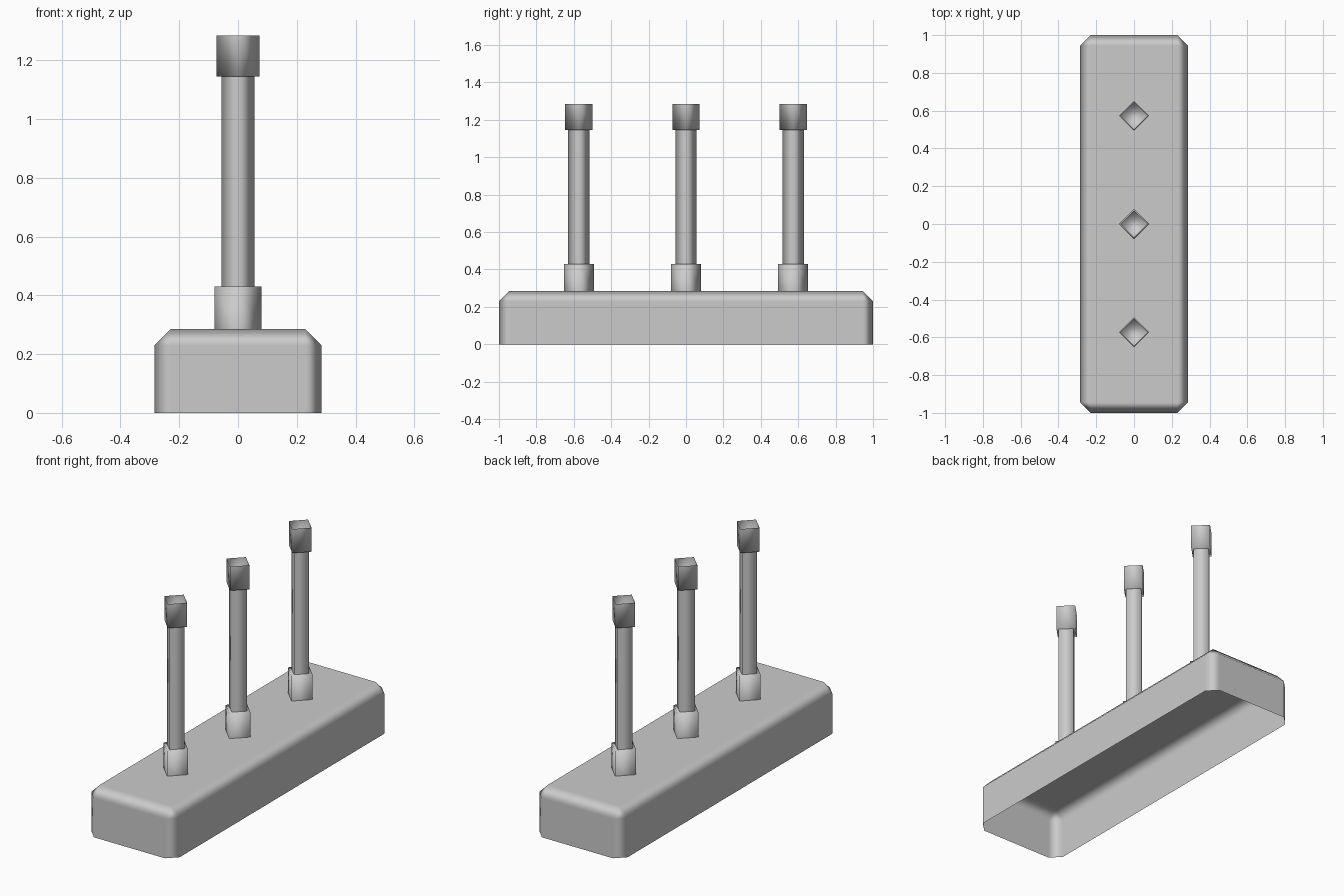
import bpy
import bmesh
from math import pi
from mathutils import Matrix

cube = bpy.data.objects.get("Cube")
if cube:
    bpy.data.objects.remove(cube, do_unlink=True)

grey = bpy.data.materials.new("light_grey")
grey.use_nodes = True
colour = (0.6, 0.6, 0.6, 1)
grey.diffuse_color = colour
grey.node_tree.nodes["Principled BSDF"].inputs["Base Color"].default_value = colour


def finish(bm, name):
    mesh = bpy.data.meshes.new(name)
    bm.to_mesh(mesh)
    bm.free()
    mesh.materials.append(grey)
    mesh.shade_smooth()
    obj = bpy.data.objects.new(name, mesh)
    bpy.context.collection.objects.link(obj)
    return obj


def remove_ends(bm, directions):
    """Open the end faces whose normal points up (1) or down (-1)."""
    ends = [f for f in bm.faces if any(f.normal.z * d > 0.9 for d in directions)]
    bmesh.ops.delete(bm, geom=ends, context='FACES')


def square_tube(name, radius, bottom, top, y, open_ends):
    """Four-sided tube with its corners on the x and y axes."""
    bm = bmesh.new()
    bmesh.ops.create_cone(bm, cap_ends=True, segments=4, radius1=radius,
                          radius2=radius, depth=top - bottom,
                          matrix=Matrix.Translation((0, y, (bottom + top) / 2)))
    bm.normal_update()
    # Put a corner on the axes whatever the starting angle of the primitive
    if abs(bm.verts[:][0].co.x) > 0.01 and abs(bm.verts[:][0].co.y - y) > 0.01:
        bmesh.ops.rotate(bm, verts=bm.verts, cent=(0, y, 0),
                         matrix=Matrix.Rotation(pi / 4, 3, 'Z'))
    remove_ends(bm, open_ends)
    return finish(bm, name)


# Hollow base, chamfered on the top and upright edges, open below
bm = bmesh.new()
bmesh.ops.create_cube(bm, size=1)
bmesh.ops.scale(bm, verts=bm.verts, vec=(0.57, 2, 0.285))
bmesh.ops.translate(bm, verts=bm.verts, vec=(0, 0, 0.1425))
bm.normal_update()
remove_ends(bm, [-1])
base = finish(bm, "base")
bevel = base.modifiers.new("chamfer", 'BEVEL')
bevel.width = 0.056
bevel.segments = 1
bevel.limit_method = 'ANGLE'
bevel.harden_normals = True

# Three posts, each with a collar at the foot and an open cup on top
for place, y in (("front", -0.573), ("middle", 0), ("back", 0.573)):
    square_tube(place + "_collar", 0.08, 0.285, 0.43, y, [-1])
    square_tube(place + "_post", 0.057, 0.43, 1.145, y, [1, -1])
    square_tube(place + "_cup", 0.073, 1.145, 1.285, y, [1])
